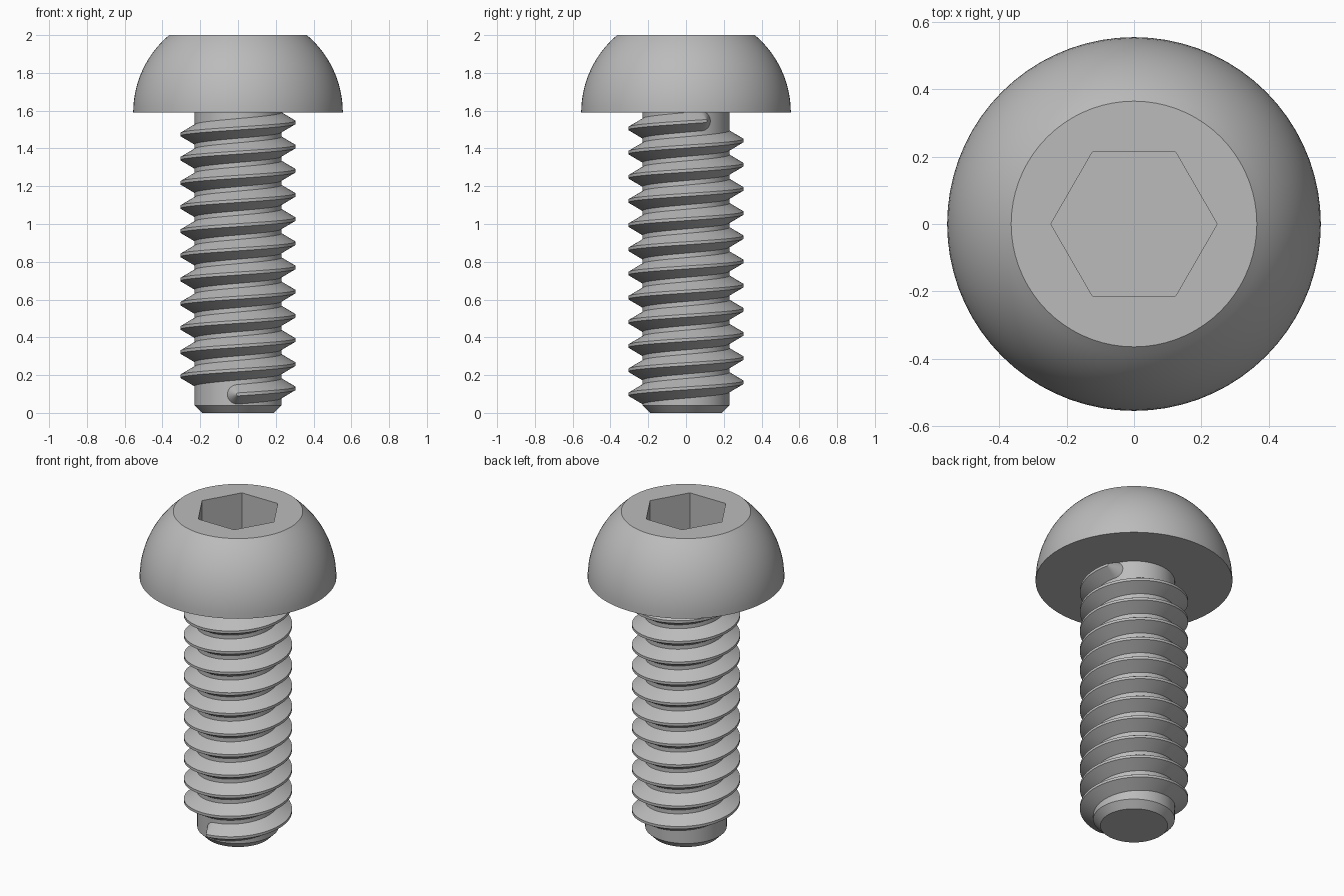
import bpy, bmesh
from math import sin, cos, pi, radians, asin
from mathutils import Vector

SEGMENTS = 72

cube = bpy.data.objects.get("Cube")
if cube:
    bpy.data.objects.remove(cube, do_unlink=True)

steel = bpy.data.materials.new("grey steel")
steel.use_nodes = True
GREY = (0.5, 0.5, 0.5, 1)
steel.diffuse_color = GREY
steel.node_tree.nodes["Principled BSDF"].inputs["Base Color"].default_value = GREY


def make_object(name, bm):
    bmesh.ops.remove_doubles(bm, verts=bm.verts[:], dist=0.0001)
    bmesh.ops.recalc_face_normals(bm, faces=bm.faces[:])
    mesh = bpy.data.meshes.new(name)
    bm.to_mesh(mesh)
    bm.free()
    mesh.materials.append(steel)
    obj = bpy.data.objects.new(name, mesh)
    bpy.context.collection.objects.link(obj)
    return obj


def activate(obj):
    bpy.ops.object.select_all(action='DESELECT')
    obj.select_set(True)
    bpy.context.view_layer.objects.active = obj


def loft(bm, sections, closed_profile=False):
    """Skin a list of point sections and cap the first and last."""
    rings = [[bm.verts.new(p) for p in s] for s in sections]
    n = len(rings[0])
    for a, b in zip(rings, rings[1:]):
        for i in range(n):
            j = (i + 1) % n
            bm.faces.new((a[i], a[j], b[j], b[i]))
    return rings


def turned(name, profile, sides=SEGMENTS):
    """Solid of revolution from (radius, height) points, flat caps."""
    bm = bmesh.new()
    rings = loft(bm, [[(r * cos(2 * pi * i / sides), r * sin(2 * pi * i / sides), z)
                       for i in range(sides)] for r, z in profile])
    bm.faces.new(rings[0])
    bm.faces.new(rings[-1])
    return make_object(name, bm)


# Domed head with a flat top
HEAD_Z, CENTRE, DOME_R = 1.59, 0.018, 0.537
top_angle = asin((2 - HEAD_Z) / DOME_R)
dome = [(CENTRE + DOME_R * cos(top_angle * i / 14),
         HEAD_Z + DOME_R * sin(top_angle * i / 14)) for i in range(15)]
head = turned("head", dome)

# Hexagonal socket cut into the head
cutter = turned("socket_cutter", [(0.247, 1.75), (0.247, 2.1)], sides=6)
cutter.hide_render = True
cut = head.modifiers.new("socket", 'BOOLEAN')
cut.operation = 'DIFFERENCE'
cut.solver = 'EXACT'
cut.object = cutter
activate(head)
bpy.ops.object.modifier_apply(modifier=cut.name)
bpy.data.objects.remove(cutter, do_unlink=True)

# Shank with a chamfered tip
shank = turned("shank", [(0.19, 0), (0.23, 0.04), (0.23, 1.61)])

# Helical thread with rounded ends
PITCH, Z_AT_ZERO = 0.128, 0.13
START, END = radians(-90), radians(11 * 360 + 20)
RIDGE = [(0.22, 0.058), (0.305, 0.008), (0.305, -0.008), (0.22, -0.058)]


def ridge_section(angle, swing=0.0, side=0):
    """Ridge profile at an angle; swing folds it about its radial axis."""
    radial = Vector((cos(angle), sin(angle), 0))
    tangent = Vector((-sin(angle), cos(angle), 0))
    z = Z_AT_ZERO + PITCH * angle / (2 * pi)
    return [radial * r + tangent * (abs(w) * sin(swing) * side)
            + Vector((0, 0, z + w * cos(swing))) for r, w in RIDGE]


steps = int((END - START) / (2 * pi) * SEGMENTS)
swings = [pi / 2 * i / 8 for i in range(1, 9)]
sections = [ridge_section(START, s, -1) for s in reversed(swings)]
sections += [ridge_section(START + (END - START) * i / steps) for i in range(steps + 1)]
sections += [ridge_section(END, s, 1) for s in swings]
bm = bmesh.new()
loft(bm, sections)
thread = make_object("thread", bm)

for part in (head, shank, thread):
    activate(part)
    bpy.ops.object.shade_smooth_by_angle(angle=radians(30))
